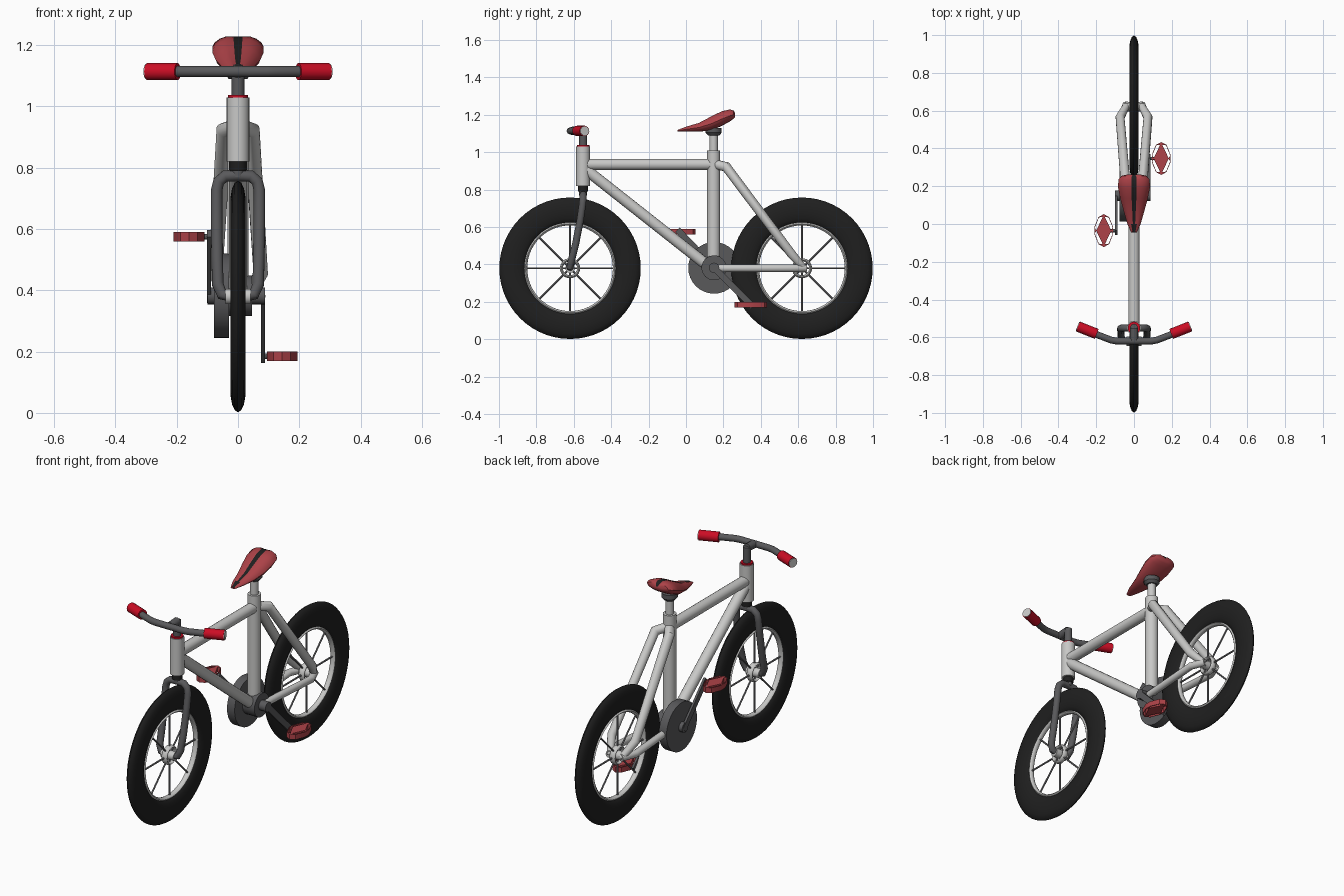
import bpy, bmesh, math
from mathutils import Vector, Matrix

if "Cube" in bpy.data.objects:
    bpy.data.objects.remove(bpy.data.objects["Cube"])


def material(name, r, g, b):
    m = bpy.data.materials.new(name)
    m.diffuse_color = (r, g, b, 1)
    m.use_nodes = True
    m.node_tree.nodes["Principled BSDF"].inputs["Base Color"].default_value = m.diffuse_color
    return m


RUBBER = material("black rubber", 0.014, 0.014, 0.014)
FRAME = material("light grey paint", 0.58, 0.58, 0.57)
METAL = material("dark grey metal", 0.10, 0.10, 0.105)
SPOKE = material("spoke grey", 0.22, 0.22, 0.23)
RED = material("bright red", 0.60, 0.004, 0.018)
LEATHER = material("muted red", 0.42, 0.055, 0.065)


def finish(name, bm, *mats, angle=40):
    bmesh.ops.recalc_face_normals(bm, faces=bm.faces)
    me = bpy.data.meshes.new(name)
    bm.to_mesh(me)
    bm.free()
    for m in mats:
        me.materials.append(m)
    for p in me.polygons:
        p.use_smooth = True
    me.set_sharp_from_angle(angle=math.radians(angle))
    ob = bpy.data.objects.new(name, me)
    bpy.context.collection.objects.link(ob)
    return ob


def loft(bm, rings, closed=False):
    rows = [[bm.verts.new(p) for p in ring] for ring in rings]
    n = len(rows[0])
    pairs = list(zip(rows, rows[1:])) + ([(rows[-1], rows[0])] if closed else [])
    for a, b in pairs:
        for i in range(n):
            j = (i + 1) % n
            bm.faces.new((a[i], a[j], b[j], b[i]))
    if not closed:
        bm.faces.new(rows[0])
        bm.faces.new(rows[-1])


def sweep(bm, pts, radius, sides=16):
    # round tube along a path, radius may be a number or one per point
    pts = [Vector(p) for p in pts]
    radii = radius if isinstance(radius, (list, tuple)) else [radius] * len(pts)
    rings, u = [], None
    for i, p in enumerate(pts):
        t = Vector()
        if i:
            t += (p - pts[i - 1]).normalized()
        if i < len(pts) - 1:
            t += (pts[i + 1] - p).normalized()
        t.normalize()
        u = t.orthogonal() if u is None else u - t * u.dot(t)
        u.normalize()
        v = t.cross(u)
        rings.append([p + radii[i] * (u * math.cos(a) + v * math.sin(a))
                      for a in (2 * math.pi * k / sides for k in range(sides))])
    loft(bm, rings)


def tube(name, pts, radius, mat, sides=16):
    bm = bmesh.new()
    sweep(bm, pts, radius, sides)
    return finish(name, bm, mat)


def ring(name, cy, cz, r, rr, rx, mat, segs=48, sides=14):
    # elliptical-section ring around the x axis
    bm = bmesh.new()
    rings = []
    for k in range(segs):
        a = 2 * math.pi * k / segs
        rings.append([])
        for s in range(sides):
            b = 2 * math.pi * s / sides
            q = r + rr * math.cos(b)
            rings[-1].append((rx * math.sin(b), cy + q * math.cos(a), cz + q * math.sin(a)))
    loft(bm, rings, True)
    return finish(name, bm, mat, angle=60)


# wheels
for side, y in (("front", -0.62), ("rear", 0.62)):
    z = 0.38
    ring(side + "_tyre", y, z, 0.3085, 0.0695, 0.025, RUBBER, 56)
    ring(side + "_rim", y, z, 0.238, 0.009, 0.016, FRAME, 56, 8)
    ring(side + "_hub_ring", y, z, 0.046, 0.008, 0.018, FRAME, 24, 8)
    tube(side + "_axle", [(-0.04, y, z), (0.04, y, z)], 0.025, FRAME)
    bm = bmesh.new()
    for k in range(8):
        a = k * math.pi / 4
        d = Vector((0, math.cos(a), math.sin(a)))
        c = Vector((0, y, z))
        sweep(bm, [c + d * 0.02, c + d * 0.236], 0.005, 8)
    finish(side + "_spokes", bm, SPOKE)

# frame
tube("head_tube", [(0, -0.55, 0.82), (0, -0.55, 1.03)], 0.037, FRAME, 24)
tube("seat_tube", [(0, 0.148, 0.40), (0, 0.148, 1.01)], 0.035, FRAME, 24)
tube("top_tube", [(0, -0.54, 0.935), (0, 0.15, 0.935)], 0.03, FRAME)
tube("down_tube", [(0, -0.545, 0.915), (0, 0.14, 0.375)], 0.03, FRAME)
for n, s in (("left", -1), ("right", 1)):
    tube(n + "_seat_stay", [(0, 0.15, 0.937), (s * 0.045, 0.215, 0.922),
                            (s * 0.074, 0.565, 0.455), (s * 0.035, 0.635, 0.375)],
         [0.026, 0.027, 0.024, 0.018], FRAME)
    tube(n + "_chain_stay", [(s * 0.04, 0.15, 0.38), (s * 0.07, 0.56, 0.38),
                             (s * 0.037, 0.64, 0.38)], 0.02, FRAME)

# fork and steering column
for n, s in (("left", -1), ("right", 1)):
    tube(n + "_fork_leg", [(0, -0.55, 0.775), (s * 0.042, -0.55, 0.773), (s * 0.063, -0.551, 0.755),
                           (s * 0.07, -0.553, 0.725), (s * 0.07, -0.565, 0.64),
                           (s * 0.068, -0.59, 0.51), (s * 0.066, -0.613, 0.42),
                           (s * 0.052, -0.62, 0.387), (s * 0.015, -0.62, 0.38)], 0.019, METAL)
tube("fork_steerer", [(0, -0.55, 0.77), (0, -0.55, 1.125)], 0.021, METAL)
tube("lower_headset", [(0, -0.55, 0.79), (0, -0.55, 0.822)], 0.027, RUBBER)
tube("upper_headset", [(0, -0.55, 1.028), (0, -0.55, 1.038)], 0.033, RED)
tube("stem", [(0, -0.55, 1.118), (0, -0.615, 1.114)], 0.022, METAL)

# handlebar with grips
tube("handlebar", [(-0.28, -0.547, 1.114), (-0.19, -0.588, 1.114), (-0.12, -0.615, 1.114),
                   (-0.09, -0.62, 1.114), (0.09, -0.62, 1.114), (0.12, -0.615, 1.114),
                   (0.19, -0.588, 1.114), (0.28, -0.547, 1.114)], 0.018, METAL)
for n, s in (("left", -1), ("right", 1)):
    a, b = Vector((s * 0.197, -0.582, 1.114)), Vector((s * 0.296, -0.543, 1.114))
    d = (b - a).normalized()
    tube(n + "_grip", [a, b], 0.028, RED)
    tube(n + "_grip_cap", [b - d * 0.004, b + d * 0.004], 0.025, FRAME)

# saddle: lofted sections (y, top, bottom, half width) with a dark stripe along the top
STATIONS = [(-0.045, 1.120, 1.110, 0.015), (0.0, 1.138, 1.110, 0.035), (0.07, 1.160, 1.110, 0.055),
            (0.135, 1.196, 1.117, 0.073), (0.19, 1.223, 1.140, 0.084), (0.235, 1.233, 1.165, 0.083),
            (0.255, 1.225, 1.180, 0.066), (0.263, 1.210, 1.190, 0.030)]
US = (-1, -0.92, -0.72, -0.45, -0.17, 0.17, 0.45, 0.72, 0.92, 1)
bm = bmesh.new()
rings = []
for y, t, b, w in STATIONS:
    m = b + (t - b) * 0.45
    up = [(u * w, y, m + (t - m) * (1 - abs(u) ** 2.3) ** 0.6 - (0.004 if abs(u) < 0.2 else 0)) for u in US]
    low = [(u * w, y, m - (m - b) * (1 - abs(u) ** 2.5) ** 0.6) for u in reversed(US[1:-1])]
    rings.append(up + low)
loft(bm, rings)
bm.normal_update()
for f in bm.faces:
    c = f.calc_center_median()
    mid = [(t + b) / 2 for y, t, b, w in STATIONS if y >= c.y - 0.035][0]
    if len(f.verts) == 4 and max(abs(v.co.x) for v in f.verts) < 0.016 and c.z > mid and c.y > -0.03:
        f.material_index = 1
finish("saddle", bm, LEATHER, RUBBER)
tube("seat_post", [(0, 0.148, 1.0), (0, 0.148, 1.10)], 0.022, FRAME)
tube("saddle_mount", [(0, 0.148, 1.09), (0, 0.148, 1.105), (0, 0.148, 1.13)], [0.03, 0.043, 0.043], METAL)

# drivetrain
CY, CZ = 0.15, 0.382
tube("chainring", [(-0.078, CY, CZ), (-0.03, CY, CZ)], 0.138, METAL, 32)
tube("bottom_bracket", [(-0.04, CY, CZ), (0.045, CY, CZ)], 0.067, METAL, 20)
tube("crank_spindle", [(-0.1, CY, CZ), (0.088, CY, CZ)], 0.028, METAL)

# cranks and pedals
OUTLINE = [(0, 0.087), (0.028, 0.072), (0.05, 0.018), (0.05, -0.018), (0.028, -0.072),
           (0, -0.087), (-0.028, -0.072), (-0.05, -0.018), (-0.05, 0.018), (-0.028, 0.072)]
for n, cx, pc in (("left", -0.095, Vector((-0.16, -0.035, 0.575))),
                  ("right", 0.081, Vector((0.144, 0.347, 0.185)))):
    a, b = Vector((cx, CY, CZ)), Vector((cx, pc.y, pc.z))
    d = b - a
    rot = Matrix.Rotation(math.atan2(d.z, d.y), 4, 'X')
    bm = bmesh.new()
    bmesh.ops.create_cube(bm, size=1, matrix=Matrix.Translation((a + b) / 2) @ rot
                          @ Matrix.Diagonal((0.013, d.length + 0.03, 0.034, 1)))
    finish(n + "_crank", bm, METAL)
    tube(n + "_pedal_axle", [b, pc], 0.009, METAL, 10)

    def prism(bm, pts):
        loft(bm, [[pc + Vector((x, y, z)) for x, y in pts] for z in (-0.015, 0.015)])

    bm = bmesh.new()
    # outer wall of the pedal cage
    loops = [[pc + Vector((x * k, y * k, z)) for x, y in OUTLINE]
             for k, z in ((1, -0.015), (1, 0.015), (0.94, 0.015), (0.94, -0.015))]
    loft(bm, loops, True)
    # tread diamond and corner pads
    prism(bm, [(0, 0.084), (0.04, 0), (0, -0.084), (-0.04, 0)])
    for s in (-1, 1):
        prism(bm, [(0, s * 0.087), (0.028, s * 0.072), (-0.028, s * 0.072)])
        prism(bm, [(s * 0.05, 0.018), (s * 0.05, -0.018), (s * 0.038, 0)])
    finish(n + "_pedal", bm, LEATHER, angle=30)
